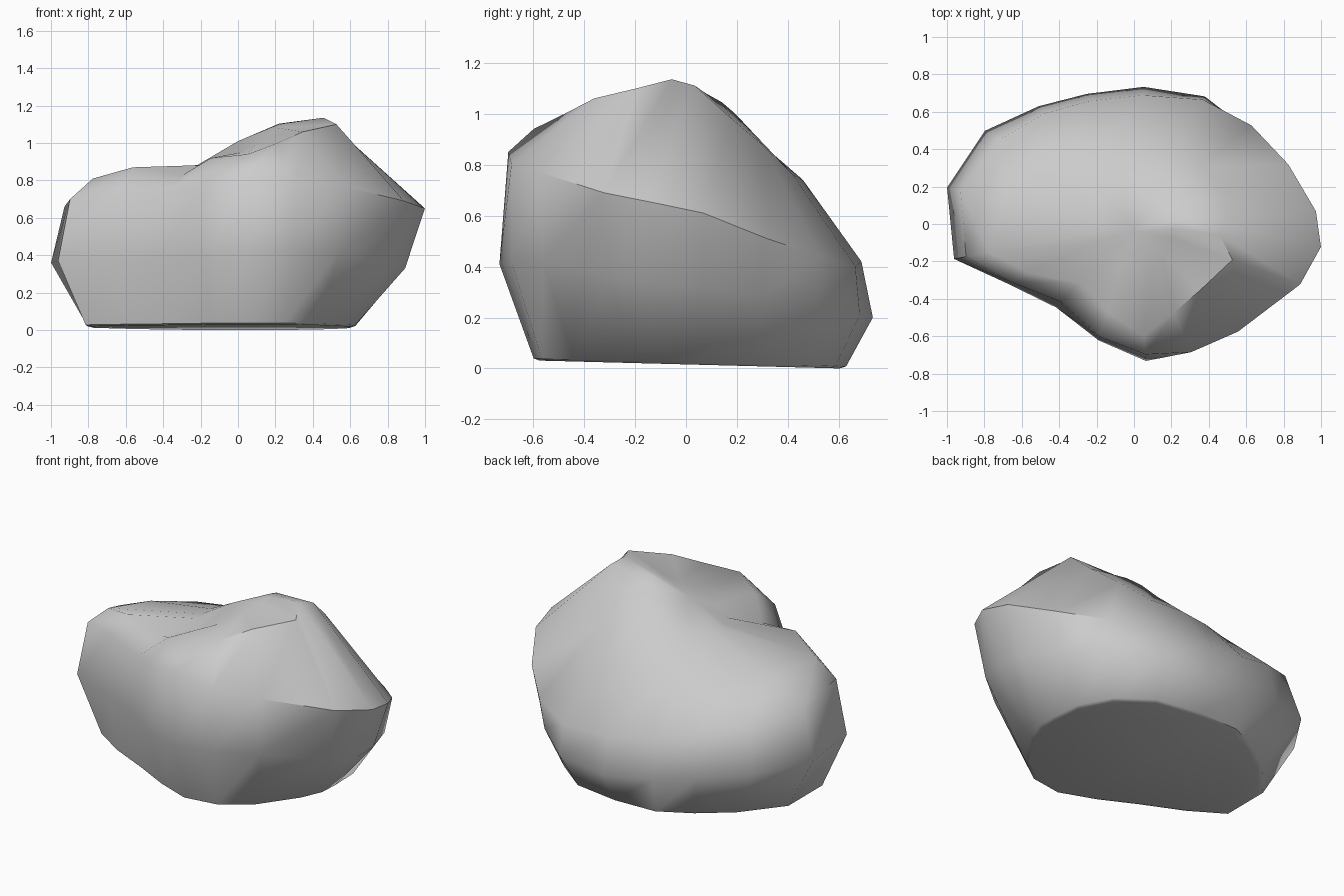
import bpy, bmesh
from math import radians, cos, sin

# Ribs around the boulder: angle, base radius, belly (r, z), shoulder (r, z), crown (r, z)
RIBS = [
    (-7, .63, .90, .33, 1.007, .65, .46, 1.135),
    (4, .63, .88, .32, .975, .61, .49, 1.11),
    (21, .66, .84, .29, .885, .51, .50, .98),
    (40, .68, .79, .25, .82, .44, .48, .87),
    (61, .67, .78, .21, .76, .40, .48, .76),
    (86, .63, .735, .20, .69, .42, .46, .74),
    (110, .66, .74, .24, .70, .46, .46, .74),
    (129, .67, .81, .29, .76, .53, .50, .74),
    (148, .72, .94, .34, .85, .61, .58, .75),
    (169, .82, 1.018, .36, .945, .66, .70, .77),
    (191, .83, .98, .37, .915, .70, .79, .81),
    (205, .68, .75, .38, .73, .74, .62, .87),
    (227, .55, .61, .39, .57, .72, .43, .83),
    (253, .54, .65, .40, .63, .80, .49, .92),
    (275, .60, .735, .41, .70, .85, .60, .94),
    (294, .62, .75, .42, .75, .80, .52, 1.00),
    (314, .61, .78, .42, .80, .77, .50, 1.06),
    (340, .61, .88, .36, .945, .69, .56, 1.10),
]

bm = bmesh.new()
rings = [[] for _ in range(6)]
for a, r0, r1, z1, r2, z2, r3, z3 in RIBS:
    c, s = cos(radians(a)), sin(radians(a))
    base_z = .016 - .025 * r0 * s                    # slightly tilted underside
    inner_z = 1.0 + .22 * (.49 * c - .27 * abs(s))   # ridge rising to the peak
    levels = [(r0 * .96, base_z), (r0, base_z + .008), (r1, z1), (r2, z2),
              (r3, z3), (.22, inner_z)]
    for ring, (r, z) in zip(rings, levels):
        ring.append(bm.verts.new((r * c, r * s, z)))

# Sides
n = len(RIBS)
for lo, hi in zip(rings, rings[1:]):
    for i in range(n):
        j = (i + 1) % n
        bm.faces.new((lo[i], lo[j], hi[j], hi[i]))

# Top fan and flat underside
top = bm.verts.new((0, -.04, 1.01))
for i in range(n):
    bm.faces.new((rings[5][i], rings[5][(i + 1) % n], top))
bm.faces.new(rings[0][::-1])
bmesh.ops.recalc_face_normals(bm, faces=bm.faces)

mesh = bpy.data.meshes.new("boulder")
bm.to_mesh(mesh)
bm.free()
boulder = bpy.data.objects.new("boulder", mesh)
bpy.context.collection.objects.link(boulder)
bpy.context.view_layer.objects.active = boulder
boulder.select_set(True)
bpy.ops.object.shade_smooth_by_angle(angle=radians(48))
